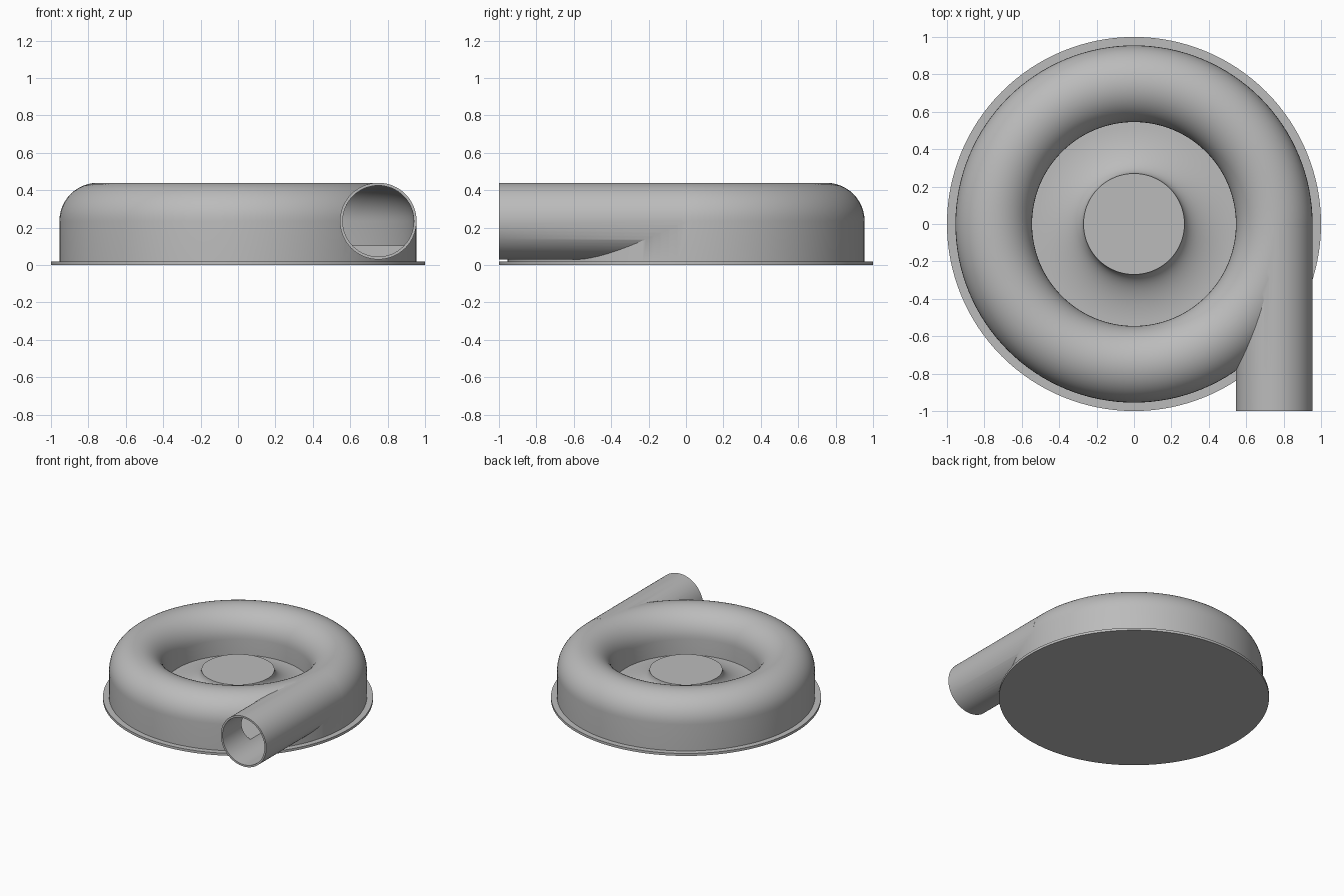
import bpy, bmesh
from math import pi, sin, cos, radians
from mathutils import Matrix, Vector

if "Cube" in bpy.data.objects:
    bpy.data.objects.remove(bpy.data.objects["Cube"], do_unlink=True)

GREY = (0.5, 0.5, 0.5, 1)
grey = bpy.data.materials.new("plain_grey")
grey.use_nodes = True
grey.diffuse_color = GREY
grey.node_tree.nodes["Principled BSDF"].inputs["Base Color"].default_value = GREY

RING, AXIS_Z = 0.75, 0.235        # centre line of the duct
OUTER, INNER = 0.205, 0.19        # duct radii
FLOOR, HUB_R, HUB_Z = 0.105, 0.27, 0.24


def add_object(name, bm):
    bmesh.ops.remove_doubles(bm, verts=bm.verts, dist=1e-5)
    bmesh.ops.recalc_face_normals(bm, faces=bm.faces)
    mesh = bpy.data.meshes.new(name)
    bm.to_mesh(mesh)
    bm.free()
    mesh.materials.append(grey)
    obj = bpy.data.objects.new(name, mesh)
    bpy.context.collection.objects.link(obj)
    return obj


def revolve(name, profile, closed=False, steps=128):
    """Spin a radius/height profile around the z axis."""
    bm = bmesh.new()
    verts = [bm.verts.new((r, 0, z)) for r, z in profile]
    edges = [bm.edges.new(pair) for pair in zip(verts, verts[1:])]
    if closed:
        edges.append(bm.edges.new((verts[-1], verts[0])))
    bmesh.ops.spin(bm, geom=verts + edges, cent=(0, 0, 0), axis=(0, 0, 1),
                   angle=2 * pi, steps=steps, use_duplicate=False)
    return add_object(name, bm)


def duct(name, radius, front, back):
    """Cylinder along y on the outlet centre line."""
    bm = bmesh.new()
    place = Matrix.Translation(Vector((RING, (front + back) / 2, AXIS_Z)))
    bmesh.ops.create_cone(bm, cap_ends=True, segments=64, radius1=radius,
                          radius2=radius, depth=back - front,
                          matrix=place @ Matrix.Rotation(pi / 2, 4, 'X'))
    return add_object(name, bm)


def dome(radius, n=24):
    """Half circle from the inner wall over the crown to the outer wall."""
    return [(RING - radius * cos(pi * i / n), AXIS_Z + radius * sin(pi * i / n))
            for i in range(n + 1)]


def combine(target, tool, operation):
    mod = target.modifiers.new(operation.title(), 'BOOLEAN')
    mod.operation, mod.object, mod.solver = operation, tool, 'EXACT'
    bpy.context.view_layer.objects.active = target
    bpy.ops.object.modifier_apply(modifier=mod.name)
    bpy.data.objects.remove(tool, do_unlink=True)


def smooth(obj):
    bpy.ops.object.select_all(action='DESELECT')
    obj.select_set(True)
    bpy.context.view_layer.objects.active = obj
    bpy.ops.object.shade_smooth_by_angle(angle=radians(30))


# Volute casing with the flared hub in its eye
eye = RING - OUTER
flare = [(eye - (eye - HUB_R) * cos(pi / 2 * i / 16),
          HUB_Z - (HUB_Z - FLOOR) * sin(pi / 2 * i / 16)) for i in range(17)]
casing = revolve("volute_casing", [(0, HUB_Z)] + flare + dome(OUTER)
                 + [(RING + OUTER, 0.01), (0, 0.01)])

# Tangential outlet pipe, then the hollow air passage
combine(casing, duct("outlet_pipe", OUTER, -1, -0.02), 'UNION')
cavity = [(RING - INNER, FLOOR)] + dome(INNER) + [(RING + INNER, FLOOR)]
combine(casing, revolve("air_cavity", cavity, closed=True), 'DIFFERENCE')
combine(casing, duct("outlet_bore", INNER, -1.1, -0.03), 'DIFFERENCE')
smooth(casing)

# Thin round base flange
base = revolve("base_flange", [(0, 0), (1, 0), (1, 0.02), (0, 0.02)])
smooth(base)
